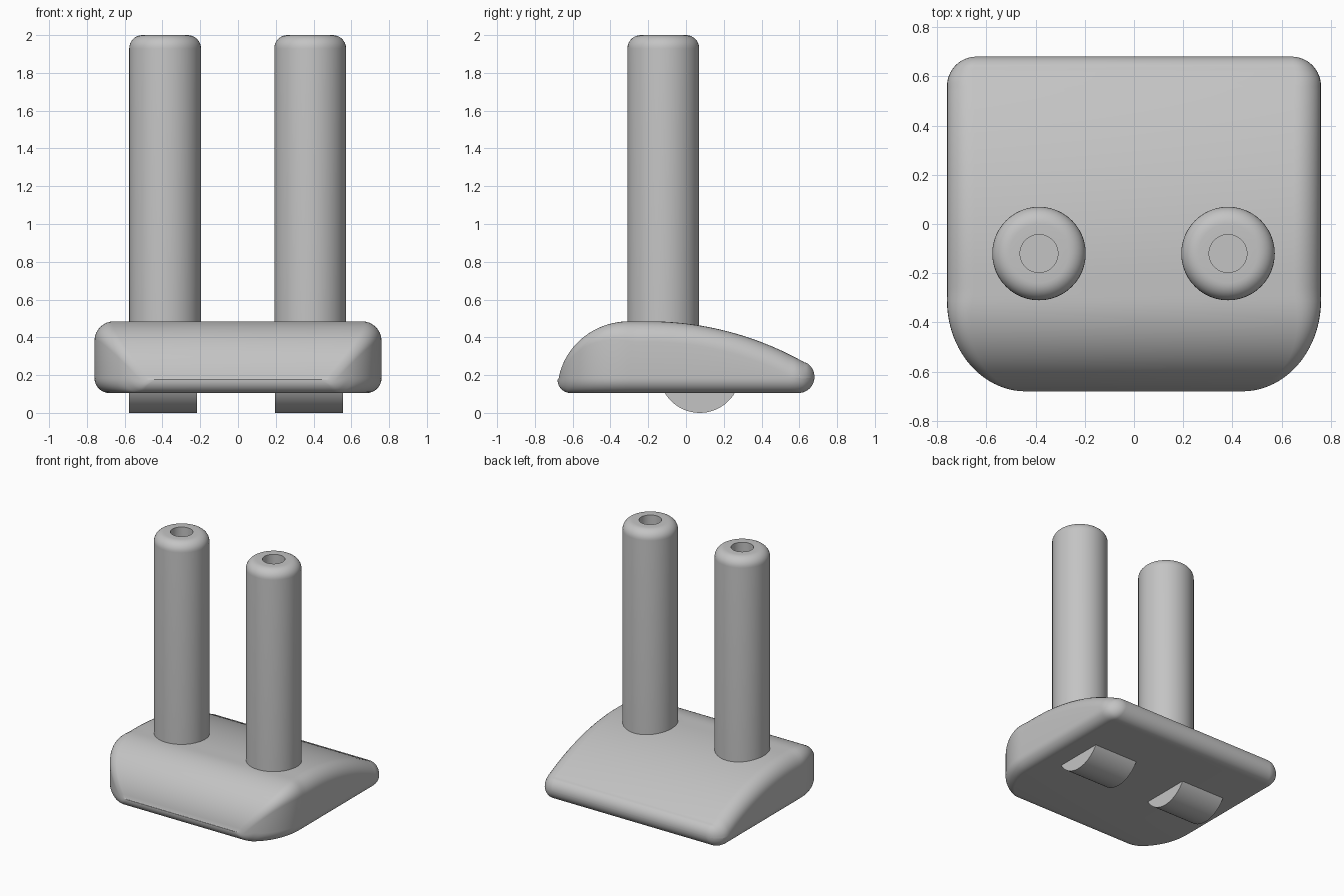
import bpy, bmesh
from math import sin, cos, pi, sqrt, radians
from mathutils import Matrix

cube = bpy.data.objects.get("Cube")
if cube:
    bpy.data.objects.remove(cube)

grey = bpy.data.materials.new("plain grey")
grey.use_nodes = True
colour = (0.55, 0.55, 0.55, 1)
grey.diffuse_color = colour
grey.node_tree.nodes["Principled BSDF"].inputs["Base Color"].default_value = colour


def finish(name, bm, angle=35):
    """Turn a bmesh into a smooth shaded grey object."""
    bmesh.ops.recalc_face_normals(bm, faces=bm.faces)
    mesh = bpy.data.meshes.new(name)
    bm.to_mesh(mesh)
    bm.free()
    mesh.materials.append(grey)
    obj = bpy.data.objects.new(name, mesh)
    bpy.context.collection.objects.link(obj)
    bpy.ops.object.select_all(action="DESELECT")
    obj.select_set(True)
    bpy.context.view_layer.objects.active = obj
    bpy.ops.object.shade_smooth_by_angle(angle=radians(angle))
    return obj


def bridge(bm, rings, closed=True):
    """Join successive rings of equal length with quads."""
    for a, b in zip(rings, rings[1:]):
        n = len(a)
        for i in range(n):
            j = (i + 1) % n
            bm.faces.new((a[i], a[j], b[j], b[i]))


def arc(d, r):
    """Height of a circle of radius r at distance d from its centre."""
    return sqrt(max(r * r - d * d, 0))


# Base: rounded cross sections lofted from front to back
FRONT, BACK, FLOOR = -0.68, 0.68, 0.105


def half_width(y):
    if y < -0.31:
        return 0.44 + 0.32 * arc((y + 0.31) / 0.37, 1)
    if y > 0.56:
        return 0.64 + arc(y - 0.56, 0.12)
    return 0.76


def underside(y):
    if y < -0.61:
        return 0.175 - arc(y + 0.61, 0.07)
    if y > 0.595:
        return 0.19 - arc(y - 0.595, 0.085)
    return FLOOR


def topside(y):
    if y < -0.3:
        return max(0.12 + 0.365 * arc((y + 0.3) / 0.38, 1), 0.177)
    if y > 0.633:
        return 0.192 + arc(y - 0.595, 0.085)
    return 0.485 - 1.68 + arc(max(y + 0.2, 0), 1.68)


def section(bm, y):
    w, lo, hi = half_width(y), underside(y), topside(y)
    h = hi - lo
    fade = min(max((y - FRONT) / 0.4, 0), 1)
    upper = min(0.03 + 0.08 * fade, h * 0.55)
    lower = min(0.08, h * 0.45)
    ring = []
    for side, up, start in ((1, 1, 0), (-1, 1, 1), (-1, -1, 2), (1, -1, 3)):
        r = upper if up > 0 else lower
        for k in range(9):
            a = (start + k / 8) * pi / 2
            z = hi - r if up > 0 else lo + r
            ring.append(bm.verts.new((side * (w - r) + r * cos(a), y, z + r * sin(a))))
    return ring


bm = bmesh.new()
count = 72
rings = [section(bm, FRONT * cos(pi * i / count)) for i in range(count + 1)]
bridge(bm, rings)
bm.faces.new(rings[0])
bm.faces.new(rings[-1])
finish("base", bm)


# Posts: lathed columns with a rounded rim and a round bore
def post(name, x):
    y, radius, fillet, bore = -0.12, 0.19, 0.07, 0.077
    profile = [(radius, 0.3)]
    for k in range(9):
        a = k / 8 * pi / 2
        profile.append((radius - fillet + fillet * cos(a), 2 - fillet + fillet * sin(a)))
    profile += [(bore, 2), (bore, 1.4)]
    bm = bmesh.new()
    n = 48
    rings = [[bm.verts.new((x + r * cos(2 * pi * i / n), y + r * sin(2 * pi * i / n), z))
              for i in range(n)] for r, z in profile]
    bridge(bm, rings)
    bm.faces.new(rings[0])
    bm.faces.new(rings[-1])
    finish(name, bm)


# Feet: cylinders lying across the base, mostly sunk into it
def foot(name, x):
    radius = 0.215
    bm = bmesh.new()
    bmesh.ops.create_cone(bm, cap_ends=True, segments=64, radius1=radius, radius2=radius,
                          depth=0.36,
                          matrix=Matrix.Translation((x, 0.073, radius)) @ Matrix.Rotation(pi / 2, 4, "Y"))
    # Keep only the lower slice, hidden inside the base at its cut
    cut = bmesh.ops.bisect_plane(bm, geom=bm.verts[:] + bm.edges[:] + bm.faces[:],
                                 plane_co=(0, 0, 0.15), plane_no=(0, 0, 1), clear_outer=True)
    edges = [e for e in cut["geom_cut"] if isinstance(e, bmesh.types.BMEdge)]
    bmesh.ops.contextual_create(bm, geom=edges)
    finish(name, bm)


post("left_post", 0.382)
post("right_post", -0.386)
foot("left_foot", 0.377)
foot("right_foot", -0.397)
